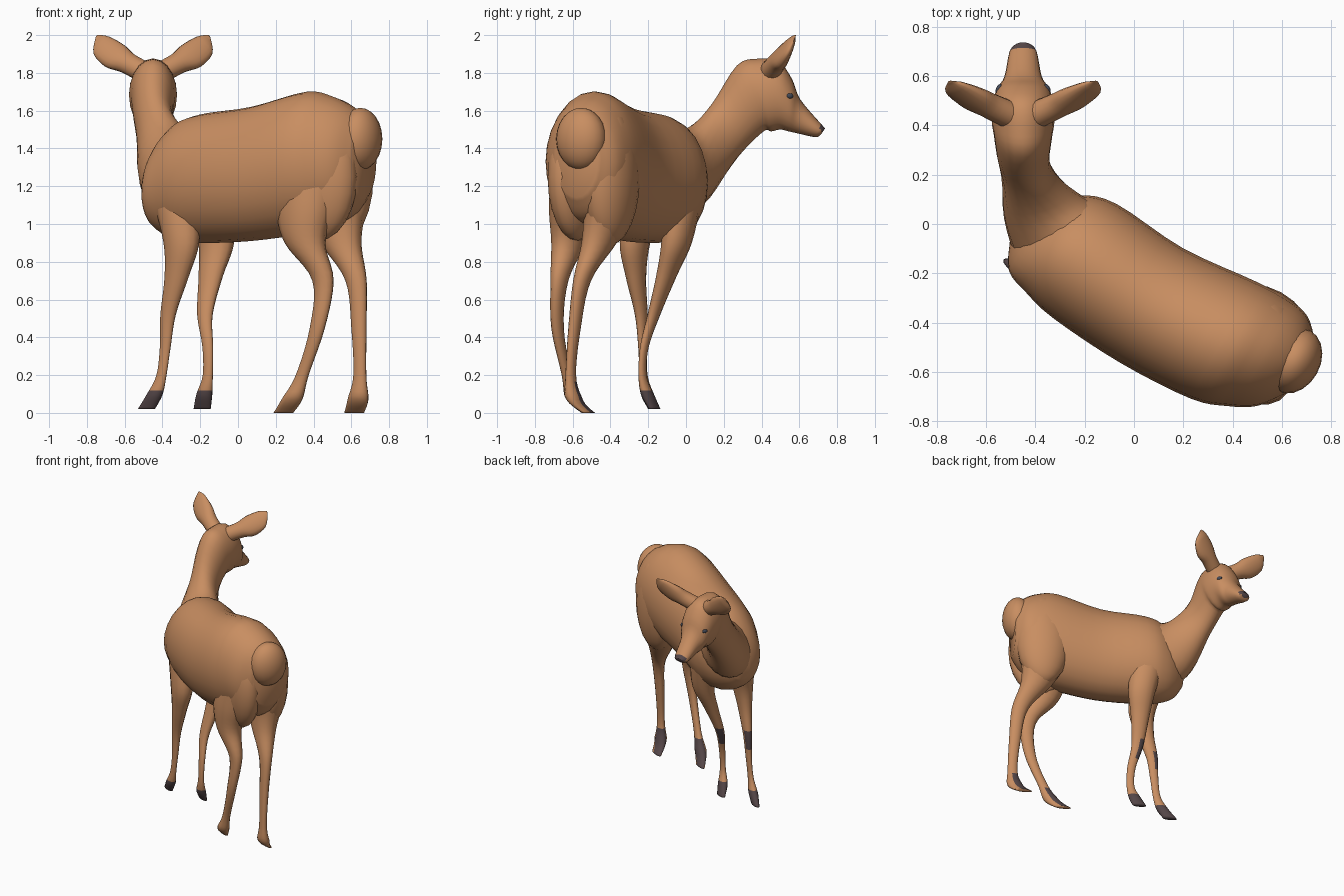
import bpy, bmesh, math
from mathutils import Vector

if "Cube" in bpy.data.objects:
    bpy.data.objects.remove(bpy.data.objects["Cube"])

def material(name, rgb):
    m = bpy.data.materials.new(name)
    m.diffuse_color = (*rgb, 1)
    m.use_nodes = True
    m.node_tree.nodes["Principled BSDF"].inputs["Base Color"].default_value = m.diffuse_color
    return m

FUR = material("fawn_brown", (0.58, 0.27, 0.12))
DARK = material("hoof_dark", (0.09, 0.062, 0.065))
EYE = material("eye_slate", (0.06, 0.07, 0.10))

ANGLE = math.radians(-29)                                  # body heading, tail-ward
D = Vector((math.cos(ANGLE), math.sin(ANGLE), 0))          # along the body
N = Vector((-D.y, D.x, 0))                                 # across the body
Z = Vector((0, 0, 1))
HEAD_X = -0.45

def smooth_stations(rows, sub):
    """Catmull-Rom interpolation of rows of numbers."""
    out = []
    for i in range(len(rows) - 1):
        p0, p1, p2 = rows[max(i - 1, 0)], rows[i], rows[i + 1]
        p3 = rows[min(i + 2, len(rows) - 1)]
        for k in range(sub):
            t = k / sub
            out.append([0.5 * (2 * b + (c - a) * t + (2 * a - 5 * b + 4 * c - d) * t * t
                               + (3 * b - a - 3 * c + d) * t ** 3)
                        for a, b, c, d in zip(p0, p1, p2, p3)])
    return out + [list(rows[-1])]

def loft(name, rings, sides=16, dark_rule=None):
    """Skin elliptical rings given as (centre, axis u, axis v)."""
    bm = bmesh.new()
    loops = []
    for c, u, v in rings:
        loops.append([bm.verts.new(c + u * math.cos(2 * math.pi * i / sides)
                                   + v * math.sin(2 * math.pi * i / sides))
                      for i in range(sides)])
    for a, b in zip(loops, loops[1:]):
        for i in range(sides):
            j = (i + 1) % sides
            bm.faces.new((a[i], a[j], b[j], b[i]))
    bm.faces.new(loops[0])
    bm.faces.new(loops[-1])
    bmesh.ops.recalc_face_normals(bm, faces=bm.faces)
    bm.normal_update()
    for f in bm.faces:
        f.smooth = True
        if dark_rule and dark_rule(f.calc_center_median(), f.normal):
            f.material_index = 1
    me = bpy.data.meshes.new(name)
    bm.to_mesh(me)
    bm.free()
    me.materials.append(FUR)
    me.materials.append(DARK)
    ob = bpy.data.objects.new(name, me)
    bpy.context.collection.objects.link(ob)

def ellipsoid(name, centre, radii, mat, rot=0):
    bpy.ops.mesh.primitive_uv_sphere_add(segments=20, ring_count=12, location=centre, rotation=(0, 0, rot))
    ob = bpy.context.object
    ob.name = name
    ob.scale = radii
    ob.data.materials.append(mat)
    bpy.ops.object.shade_smooth()

# Torso: x, y, bottom z, top z, half width
torso = [(-0.475, -0.02, 1.06, 1.22, 0.06), (-0.43, -0.05, 0.98, 1.38, 0.16),
         (-0.33, -0.08, 0.92, 1.52, 0.225), (-0.20, -0.15, 0.90, 1.58, 0.265),
         (0.07, -0.33, 0.91, 1.62, 0.265), (0.36, -0.47, 0.95, 1.70, 0.272),
         (0.50, -0.52, 0.99, 1.675, 0.25), (0.60, -0.555, 1.04, 1.62, 0.21),
         (0.67, -0.58, 1.14, 1.55, 0.13)]
loft("torso", [(Vector((x, y, (lo + hi) / 2)), N * w, Z * (hi - lo) / 2)
               for x, y, lo, hi, w in smooth_stations(torso, 4)], 24)

# Tail tuft lying on the rump, and the two haunches
ellipsoid("tail", (0.648, -0.555, 1.45), (0.108, 0.14, 0.165), FUR, ANGLE)
ellipsoid("left_haunch", (0.42, -0.575, 1.25), (0.23, 0.13, 0.34), FUR, ANGLE)
ellipsoid("right_haunch", (0.53, -0.40, 1.25), (0.20, 0.14, 0.36), FUR, ANGLE)

# Neck and head: upper y z, lower y z, half width; the neck bends into the shoulders
profile = [(-0.06, 1.50, -0.02, 1.05, 0.19), (0.03, 1.52, 0.11, 1.13, 0.155),
           (0.14, 1.64, 0.28, 1.36, 0.105), (0.27, 1.84, 0.41, 1.49, 0.116),
           (0.38, 1.875, 0.45, 1.49, 0.127), (0.49, 1.86, 0.50, 1.50, 0.122),
           (0.56, 1.77, 0.545, 1.49, 0.105), (0.605, 1.66, 0.59, 1.48, 0.076),
           (0.715, 1.53, 0.685, 1.46, 0.055), (0.737, 1.507, 0.715, 1.475, 0.03)]
rings = []
for ty, tz, by, bz, w in smooth_stations(profile, 4):
    bend = max(0, (0.2 - ty) / 0.26) ** 1.5
    top = Vector((HEAD_X + 0.22 * bend, ty, tz))
    bot = Vector((HEAD_X + 0.05 * bend, by, bz))
    turn = math.radians(45) * bend
    rings.append(((top + bot) / 2, Vector((math.cos(turn), math.sin(turn), 0)) * w, (top - bot) / 2))
loft("neck_and_head", rings, 20, lambda c, n: c.y > 0.712 and c.z > 1.49)

# Ears and eyes, mirrored about the head centre
ear = [(0, 0.058, -0.01), (0.3, 0.06, 0.005), (0.55, 0.078, 0.016),
       (0.85, 0.062, 0.014), (1.02, 0.008, -0.01)]         # along, half width, droop
for side, s in (("left", -1), ("right", 1)):
    base, tip = Vector((HEAD_X + s * 0.06, 0.44, 1.80)), Vector((HEAD_X + s * 0.30, 0.575, 1.985))
    axis = tip - base
    wide = axis.cross(Vector((s * 0.2, 1, -0.1))).normalized()
    thick = axis.cross(wide).normalized()
    down = wide if wide.z < 0 else -wide
    loft(side + "_ear", [(base + axis * t + down * o, wide * w,
                          thick * (0.005 + 0.05 * (1 - t * t * 0.9)) * min(1, w / 0.05))
                         for t, w, o in smooth_stations(ear, 4)])
    ellipsoid(side + "_eye", (HEAD_X + s * 0.099, 0.55, 1.678), (0.010, 0.02, 0.014), EYE, s * 0.5)

def leg(name, size, path, dark_rule):
    """Each pair shares heights and radii; every leg has its own x, y path."""
    rows = [(x, y, z, r) for (z, r), (x, y) in zip(size, path)]
    loft(name, [(Vector((x, y, z)), D * r, N * (0.78 * r - 0.004) * min(1, 0.45 + 6 * max(z, 0)))
                for x, y, z, r in smooth_stations(rows, 5)], 14, dark_rule)

def front_dark(c, n):      # hooves and fronts of the knees
    return c.z < 0.125 or (0.43 < c.z < 0.55 and n.dot(-D) + n.y * 0.5 > 0.5)

def hind_dark(c, n):       # forward inner faces of the hooves
    return 0.001 < c.z < 0.16 and n.y - n.x > 0.3 and n.y > 0

# Front legs
front = [(1.12, 0.125), (0.90, 0.10), (0.72, 0.068), (0.52, 0.044),
         (0.35, 0.031), (0.20, 0.029), (0.10, 0.045), (0.02, 0.052)]
leg("front_left_leg", front, [(-0.33, -0.22), (-0.30, -0.27), (-0.325, -0.265), (-0.37, -0.237),
    (-0.385, -0.23), (-0.405, -0.225), (-0.44, -0.205), (-0.485, -0.17)], front_dark)
leg("front_right_leg", front, [(-0.14, -0.02), (-0.115, -0.05), (-0.145, -0.105), (-0.175, -0.17),
    (-0.16, -0.22), (-0.16, -0.23), (-0.178, -0.205), (-0.19, -0.165)], front_dark)

# Hind legs, thigh to hoof
hind = [(1.30, 0.19), (1.08, 0.165), (0.90, 0.115), (0.70, 0.06),
        (0.45, 0.043), (0.20, 0.037), (0.07, 0.06), (0.0, 0.06)]
leg("hind_left_leg", hind, [(0.40, -0.56), (0.36, -0.59), (0.355, -0.62), (0.45, -0.67),
    (0.42, -0.68), (0.34, -0.63), (0.285, -0.59), (0.24, -0.52)], hind_dark)
leg("hind_right_leg", hind, [(0.53, -0.42), (0.52, -0.41), (0.545, -0.46), (0.625, -0.55),
    (0.64, -0.59), (0.645, -0.61), (0.635, -0.59), (0.615, -0.515)], hind_dark)
